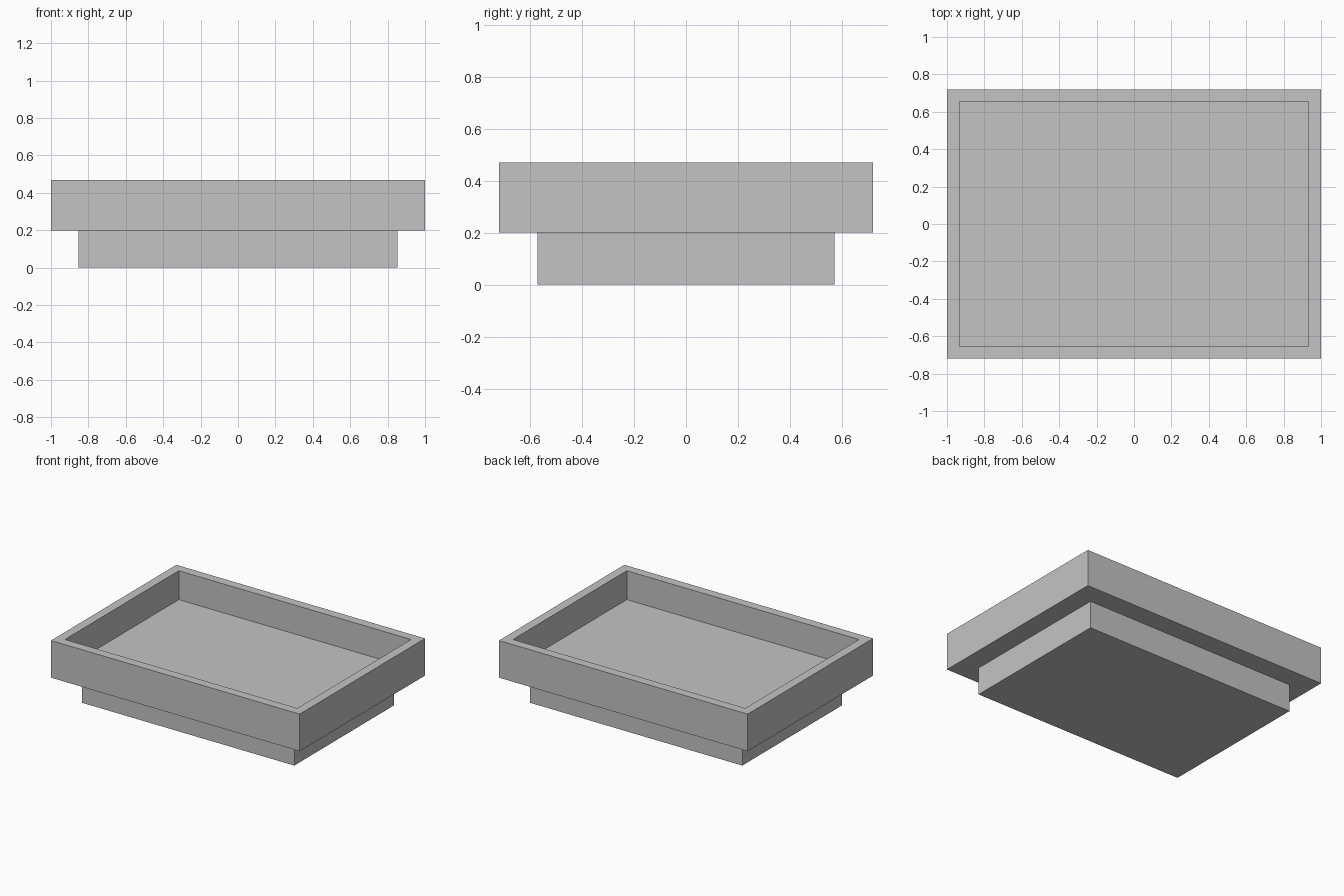
import bpy
import bmesh
from mathutils import Matrix, Vector

cube = bpy.data.objects.get("Cube")
if cube:
    bpy.data.objects.remove(cube, do_unlink=True)

# Single plain grey
grey = bpy.data.materials.new("plain_grey")
grey.use_nodes = True
colour = (0.55, 0.55, 0.55, 1)
grey.diffuse_color = colour
grey.node_tree.nodes["Principled BSDF"].inputs["Base Color"].default_value = colour


def box(bm, half_x, half_y, bottom, top):
    place = Matrix.Translation((0, 0, (bottom + top) / 2))
    size = Matrix.Diagonal(Vector((half_x * 2, half_y * 2, top - bottom, 1)))
    bmesh.ops.create_cube(bm, size=1, matrix=place @ size)


def finish(bm, name):
    mesh = bpy.data.meshes.new(name)
    bm.to_mesh(mesh)
    bm.free()
    mesh.materials.append(grey)
    obj = bpy.data.objects.new(name, mesh)
    bpy.context.collection.objects.link(obj)
    return obj


BASE_TOP, RIM_TOP, FLOOR = 0.2, 0.47, 0.26

# Narrower plinth below
bm = bmesh.new()
box(bm, 0.853, 0.572, 0, BASE_TOP)
finish(bm, "base")

# Open tray: inset the top face for the rim, then sink it to the floor
bm = bmesh.new()
box(bm, 1, 0.72, BASE_TOP, RIM_TOP)
bm.normal_update()
top = max(bm.faces, key=lambda f: f.calc_center_median().z)
bmesh.ops.inset_region(bm, faces=[top], thickness=0.066, use_even_offset=True)
well = bmesh.ops.extrude_discrete_faces(bm, faces=[top])["faces"]
bmesh.ops.translate(bm, verts=well[0].verts, vec=(0, 0, FLOOR - RIM_TOP))
bmesh.ops.recalc_face_normals(bm, faces=bm.faces)
finish(bm, "tray")
